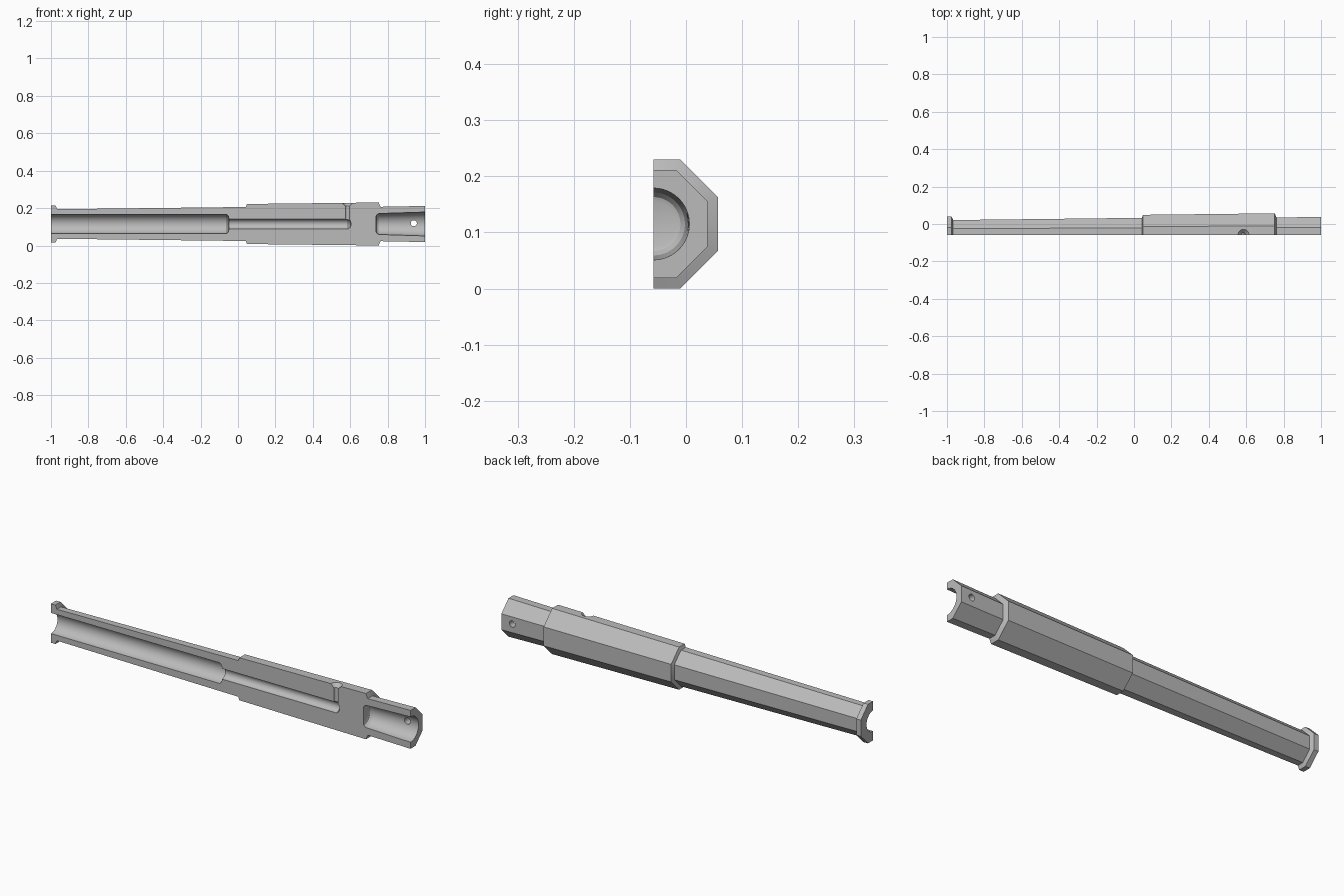
import bpy, bmesh, math
from mathutils import Matrix

cube = bpy.data.objects.get("Cube")
if cube:
    bpy.data.objects.remove(cube)

# Single metal colour
metal = bpy.data.materials.new("grey_metal")
metal.use_nodes = True
grey = (0.5, 0.5, 0.5, 1)
metal.diffuse_color = grey
metal.node_tree.nodes["Principled BSDF"].inputs["Base Color"].default_value = grey

AXIS = Matrix.Translation((0, -0.058, 0.115))


def add_object(name, bm, matrix):
    bmesh.ops.recalc_face_normals(bm, faces=bm.faces)
    bm.transform(AXIS @ matrix)
    mesh = bpy.data.meshes.new(name)
    bm.to_mesh(mesh)
    bm.free()
    mesh.materials.append(metal)
    obj = bpy.data.objects.new(name, mesh)
    bpy.context.collection.objects.link(obj)
    return obj


def lathe(name, profile, sides, matrix=Matrix()):
    """Closed solid around x from (position, flat radius) pairs."""
    bm = bmesh.new()
    rings = []
    for x, radius in profile:
        r = radius / math.cos(math.pi / sides)
        angles = [(i + 0.5) * math.tau / sides for i in range(sides)]
        rings.append([bm.verts.new((x, r * math.cos(a), r * math.sin(a))) for a in angles])
    for a, b in zip(rings, rings[1:]):
        for i in range(sides):
            j = (i + 1) % sides
            bm.faces.new((a[i], a[j], b[j], b[i]))
    bm.faces.new(rings[0])
    bm.faces.new(rings[-1])
    return add_object(name, bm, matrix)


def cut(target, cutter):
    cutter.hide_render = True
    mod = target.modifiers.new("cut", "BOOLEAN")
    mod.operation = "DIFFERENCE"
    mod.solver = "EXACT"
    mod.object = cutter
    bpy.context.view_layer.objects.active = target
    bpy.ops.object.modifier_apply(modifier=mod.name)
    bpy.data.objects.remove(cutter)


# Octagonal barrel: muzzle collar, tapered barrel, thick breech, rear socket
barrel = lathe("barrel_half", [
    (-1, 0.098), (-0.975, 0.098), (-0.967, 0.079), (0.042, 0.091),
    (0.048, 0.107), (0.752, 0.115), (0.762, 0.092), (1, 0.0965)], 8)

# Main bore and narrower powder chamber
cut(barrel, lathe("bore_cutter", [
    (-1.02, 0.052), (-0.06, 0.052), (-0.05, 0.04), (-0.049, 0.0265),
    (0.588, 0.0265), (0.6, 0.018), (0.604, 0.007)], 64))

# Tapered socket at the rear
cut(barrel, lathe("socket_cutter", [
    (0.738, 0.04), (0.741, 0.048), (0.752, 0.056), (1.02, 0.0645)], 64))

# Touch hole with a funnel mouth
cut(barrel, lathe("touch_hole_cutter", [
    (0, 0.011), (0.095, 0.011), (0.113, 0.029), (0.13, 0.046)], 32,
    Matrix.Translation((0.585, 0, 0)) @ Matrix.Rotation(-math.pi / 2, 4, "Y")))

# Pin hole through the socket wall
cut(barrel, lathe("pin_hole_cutter", [(0, 0.016), (0.2, 0.016)], 32,
    Matrix.Translation((0.94, 0, 0.004)) @ Matrix.Rotation(math.pi / 2, 4, "Z")))

# Section cut along the axis removes the front half
bm = bmesh.new()
bmesh.ops.create_cube(bm, size=1)
cut(barrel, add_object("section_cutter", bm,
    Matrix.Translation((0, -0.5, 0)) @ Matrix.Diagonal((3, 1, 1, 1))))

# Smooth bores, crisp edges
bpy.ops.object.select_all(action="DESELECT")
barrel.select_set(True)
bpy.context.view_layer.objects.active = barrel
bpy.ops.object.shade_smooth_by_angle(angle=math.radians(30))
